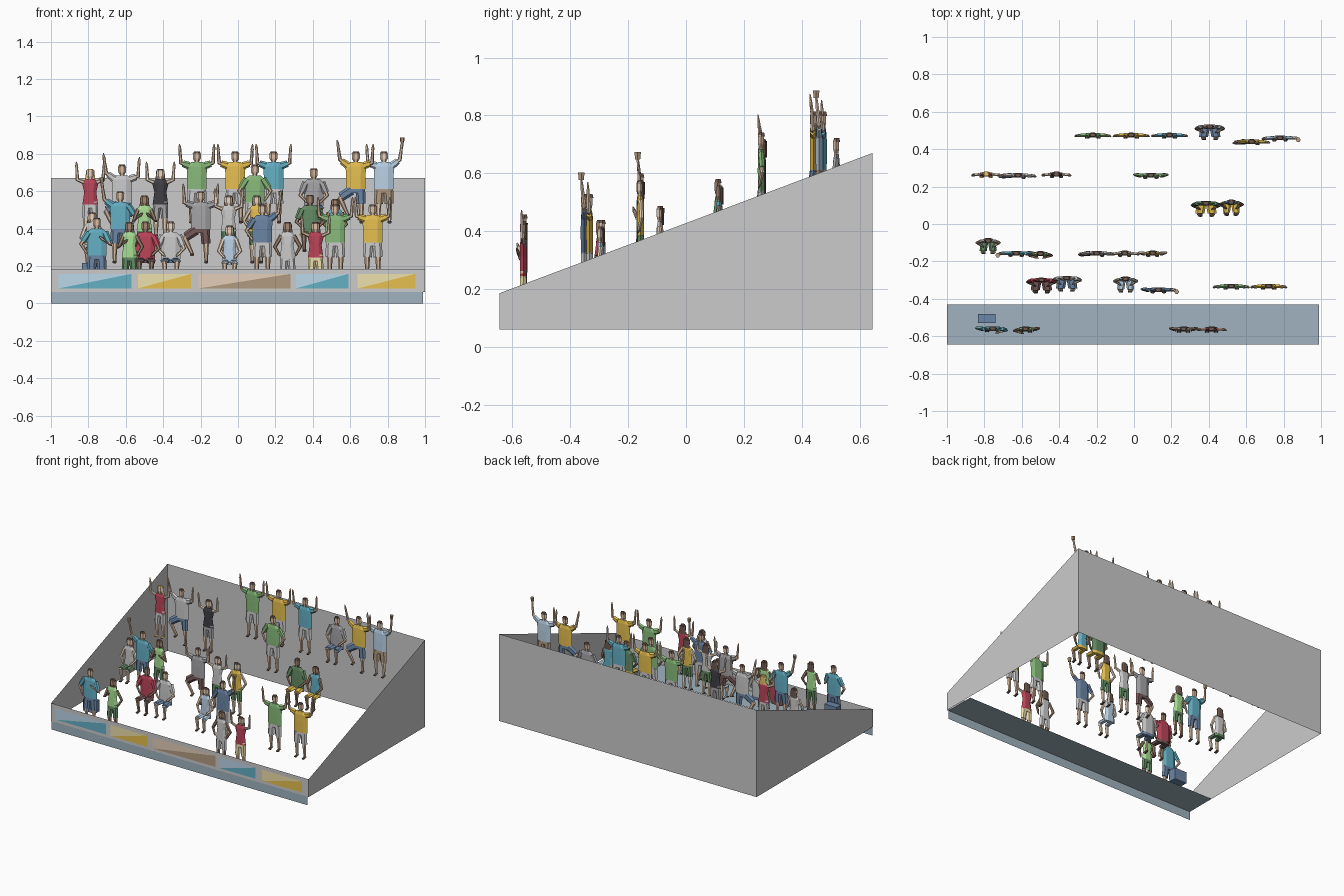
import bpy, bmesh, math
from mathutils import Vector

if "Cube" in bpy.data.objects:
    bpy.data.objects.remove(bpy.data.objects["Cube"])

COL = dict(slate=(.35, .45, .52), green=(.25, .5, .2), yellow=(.8, .53, .08), blue=(.13, .44, .56),
           sky=(.5, .65, .8), navy=(.15, .24, .38), grey=(.38, .38, .4), red=(.5, .06, .1),
           lime=(.4, .75, .3), white=(.82, .82, .82), silver=(.6, .6, .6), black=(.05, .05, .06),
           cream=(.85, .68, .52), tan=(.72, .52, .38), brown=(.38, .25, .17), blonde=(.8, .55, .15),
           dark=(.16, .1, .08), trousers=(.18, .1, .1), moss=(.13, .26, .13),
           pale_gold=(.85, .75, .42), pale_sky=(.5, .68, .82), sand=(.78, .62, .48), umber=(.45, .33, .22))
MATS = {}


def mat(name):
    if name not in MATS:
        m = bpy.data.materials.new(name)
        m.diffuse_color = (*COL[name], 1)
        m.use_nodes = True
        m.node_tree.nodes["Principled BSDF"].inputs["Base Color"].default_value = m.diffuse_color
        MATS[name] = m
    return MATS[name]


def finish(name, bm, colours=()):
    me = bpy.data.meshes.new(name)
    bm.to_mesh(me)
    bm.free()
    for c in colours:
        me.materials.append(mat(c))
    ob = bpy.data.objects.new(name, me)
    bpy.context.collection.objects.link(ob)
    return ob


def sheet(name, polys, colours=()):
    bm = bmesh.new()
    for p in polys:
        bm.faces.new([bm.verts.new(v) for v in p])
    bmesh.ops.remove_doubles(bm, verts=bm.verts, dist=1e-5)
    return finish(name, bm, colours)


# Open stand shell: front, back and two sloping sides
X, Y = 1.0, .645
B, F, T = .06, .185, .67
sheet("stand_walls", [
    [(-X, -Y, B), (X, -Y, B), (X, -Y, F), (-X, -Y, F)],
    [(X, -Y, B), (X, Y, B), (X, Y, T), (X, -Y, F)],
    [(X, Y, B), (-X, Y, B), (-X, Y, T), (X, Y, T)],
    [(-X, Y, B), (-X, -Y, B), (-X, -Y, F), (-X, Y, T)]])

# Lower front strip and front walkway
sheet("front_walkway", [
    [(-X, -.643, 0), (.99, -.643, 0), (.99, -.643, B), (-X, -.643, B)],
    [(-X, -.643, B), (.99, -.643, B), (.99, -.43, B), (-X, -.43, B)]], ["slate"])

# Two-tone banners on the front wall
for x0, x1, light, deep in [(-.96, -.57, "pale_sky", "blue"), (-.535, -.25, "pale_gold", "yellow"),
                            (-.21, .28, "sand", "umber"), (.31, .59, "pale_sky", "blue"),
                            (.64, .95, "pale_gold", "yellow")]:
    y, z0, z1 = -.648, .08, .158
    sheet("banner_light", [[(x0, y, z0), (x1, y, z1), (x0, y, z1)]], [light])
    sheet("banner_dark", [[(x0, y, z0), (x1, y, z0), (x1, y, z1)]], [deep])

# Small seat in the front row
bm = bmesh.new()
bmesh.ops.create_cube(bm, size=1)
bmesh.ops.scale(bm, vec=(.095, .05, .08), verts=bm.verts)
bmesh.ops.translate(bm, vec=(-.787, -.505, .175), verts=bm.verts)
finish("front_seat", bm, ["navy"])


def loft(bm, rings, mi):
    """Hexagonal tube through rings of (point, half width, half depth)."""
    pts = [Vector(r[0]) for r in rings]
    loops = []
    for i, (_, w, d) in enumerate(rings):
        a = (pts[min(i + 1, len(pts) - 1)] - pts[max(i - 1, 0)]).normalized()
        side = Vector((1, 0, 0)) if abs(a.y) > .6 else Vector((0, 1, 0)).cross(a).normalized()
        deep = a.cross(side).normalized()
        loops.append([bm.verts.new(pts[i] + side * w * math.cos(k * math.pi / 3)
                                   + deep * d * math.sin(k * math.pi / 3)) for k in range(6)])
    for a, b in zip(loops, loops[1:]):
        for k in range(6):
            bm.faces.new((a[k], a[(k + 1) % 6], b[(k + 1) % 6], b[k])).material_index = mi
    for l in (loops[0][::-1], loops[-1]):
        bm.faces.new(l).material_index = mi


# Arm poses: elbow and hand, measured outwards from the body centre
ARMS = dict(up=((.086, -.003, .318), (.092, -.006, .405)), high=((.085, 0, .335), (.098, -.01, .425)),
            clap=((.072, -.008, .235), (.02, -.022, .275)), hip=((.085, .004, .24), (.055, -.008, .195)),
            lap=((.072, -.01, .235), (.035, -.03, .2)))


def person(x, y, row, shirt, bottom, skin, left="up", right="up", woman=False,
           seated=False, kick=0, hair="dark", cup=0):
    bm = bmesh.new()
    k = .8 if woman else 1
    names = [shirt, bottom, skin, hair, "umber"]
    hip = .19
    # shirt and neck
    loft(bm, [((0, 0, hip - .01), .052 * k, .013), ((0, 0, .25), (.04 if woman else .052) * k, .014),
              ((0, 0, .30), .055 * k, .013), ((0, 0, .322), .03 * k, .009)], 0)
    loft(bm, [((0, 0, .31), .012, .008), ((0, 0, .335), .012, .008)], 2)
    # head and hair
    loft(bm, [((0, -.001, .325), .012, .008), ((0, -.001, .34), .021, .012),
              ((0, -.001, .368), .021, .012)], 2)
    loft(bm, [((0, .001, .364), .023, .014), ((0, .001, .378), .015, .01)], 3)
    if woman:
        loft(bm, [((0, .009, .31), .027, .006), ((0, .009, .37), .022, .007)], 3)
    # arms with sleeves
    for s, pose in ((-1, left), (1, right)):
        e, h = ARMS[pose]
        sh = Vector((s * .042 * k, 0, .303))
        e = Vector((s * e[0] * k, e[1], e[2]))
        h = Vector((s * h[0] * k, h[1], h[2]))
        m = sh.lerp(e, .75)
        if not woman:
            loft(bm, [(sh, .02, .011), (m, .017, .01)], 0)
        loft(bm, [(sh, .012, .008), (e, .011, .008), (h.lerp(e, .2), .007, .006)], 2)
        loft(bm, [(h.lerp(e, .22), .009, .006), (h, .006, .004), (h + (h - e) * .15, .002, .002)], 2)
        if cup == s:
            loft(bm, [(h, .01, .01), (h + Vector((0, 0, .025)), .013, .013)], 4)
    # hips and legs
    loft(bm, [((0, 0, hip - .03), .05 * k, .013), ((0, 0, hip + .008), .05 * k, .013)], 1)
    for s in (-1, 1):
        top = Vector((s * .024 * k, 0, hip - .015))
        if seated:
            knee, foot = Vector((s * .034 * k, -.06, hip - .02)), Vector((s * .03 * k, -.05, .09))
        elif kick == s:
            knee, foot = Vector((s * .085, -.006, .135)), Vector((s * .045, .006, .05))
        else:
            knee, foot = Vector((s * .029 * k, -.002, .095)), Vector((s * .03 * k, .003, .012))
        loft(bm, [(top, .026 * k, .013), (top.lerp(knee, .9), .024 * k, .012)], 1)
        loft(bm, [(top.lerp(knee, .8), .015, .01), (knee, .015, .01), (foot, .009, .008)], 2)
        loft(bm, [(foot + Vector((0, .006, 0)), .01, .006), (foot + Vector((0, -.02, -.008)), .011, .005)], 3)
    ob = finish("seated_spectator" if seated else "standing_spectator", bm, names)
    ob.location = (x, y + (.015 if seated else 0), .072 + .071 * row - (.09 if seated else 0))
    ob.scale.z = .96 if woman else 1.02


W, S = dict(woman=True), dict(seated=True, left="lap", right="lap")
# Back row
person(-.22, .475, 5, "green", "silver", "tan")
person(-.015, .475, 5, "yellow", "silver", "tan")
person(.19, .475, 5, "blue", "silver", "tan")
person(.405, .505, 5, "grey", "navy", "tan", **S)
person(.63, .44, 5, "yellow", "navy", "tan", left="high", kick=-1)
person(.78, .46, 5, "sky", "umber", "cream", right="high", cup=1)
# Fifth row
person(-.79, .265, 4, "red", "silver", "cream", hair="blonde", **W)
person(-.62, .26, 4, "silver", "navy", "tan", left="high", kick=-1)
person(-.415, .265, 4, "black", "grey", "cream", **W)
person(.09, .26, 4, "green", "silver", "tan", left="hip", right="hip")
# Fourth row
person(.385, .095, 3, "moss", "yellow", "brown", **S)
person(.52, .1, 3, "blue", "yellow", "brown", woman=True, **S)
# Third row
person(-.78, -.105, 2, "white", "moss", "cream", woman=True, **S)
person(-.63, -.157, 2, "blue", "navy", "tan", left="high", right="hip", cup=-1)
person(-.5, -.16, 2, "lime", "moss", "brown", left="clap", right="clap", **W)
person(-.2, -.157, 2, "grey", "trousers", "tan", kick=-1)
person(-.05, -.157, 2, "white", "moss", "cream", **W)
person(.1, -.157, 2, "yellow", "moss", "cream", left="hip", right="hip", **W)
# Second row
person(-.495, -.315, 1, "red", "trousers", "brown", **S)
person(-.36, -.305, 1, "white", "navy", "cream", **S)
person(-.045, -.31, 1, "sky", "sky", "cream", woman=True, **S)
person(.13, -.352, 1, "navy", "silver", "tan", left="hip", right="high", cup=1)
person(.52, -.333, 1, "green", "silver", "tan")
person(.72, -.333, 1, "yellow", "silver", "tan")
# Front row
person(-.755, -.56, 0, "blue", "navy", "tan", left="hip", right="clap")
person(-.58, -.562, 0, "lime", "moss", "brown", left="clap", right="hip", **W)
person(.265, -.562, 0, "white", "silver", "brown", left="hip", right="hip", **W)
person(.415, -.562, 0, "red", "pale_gold", "tan", **W)
